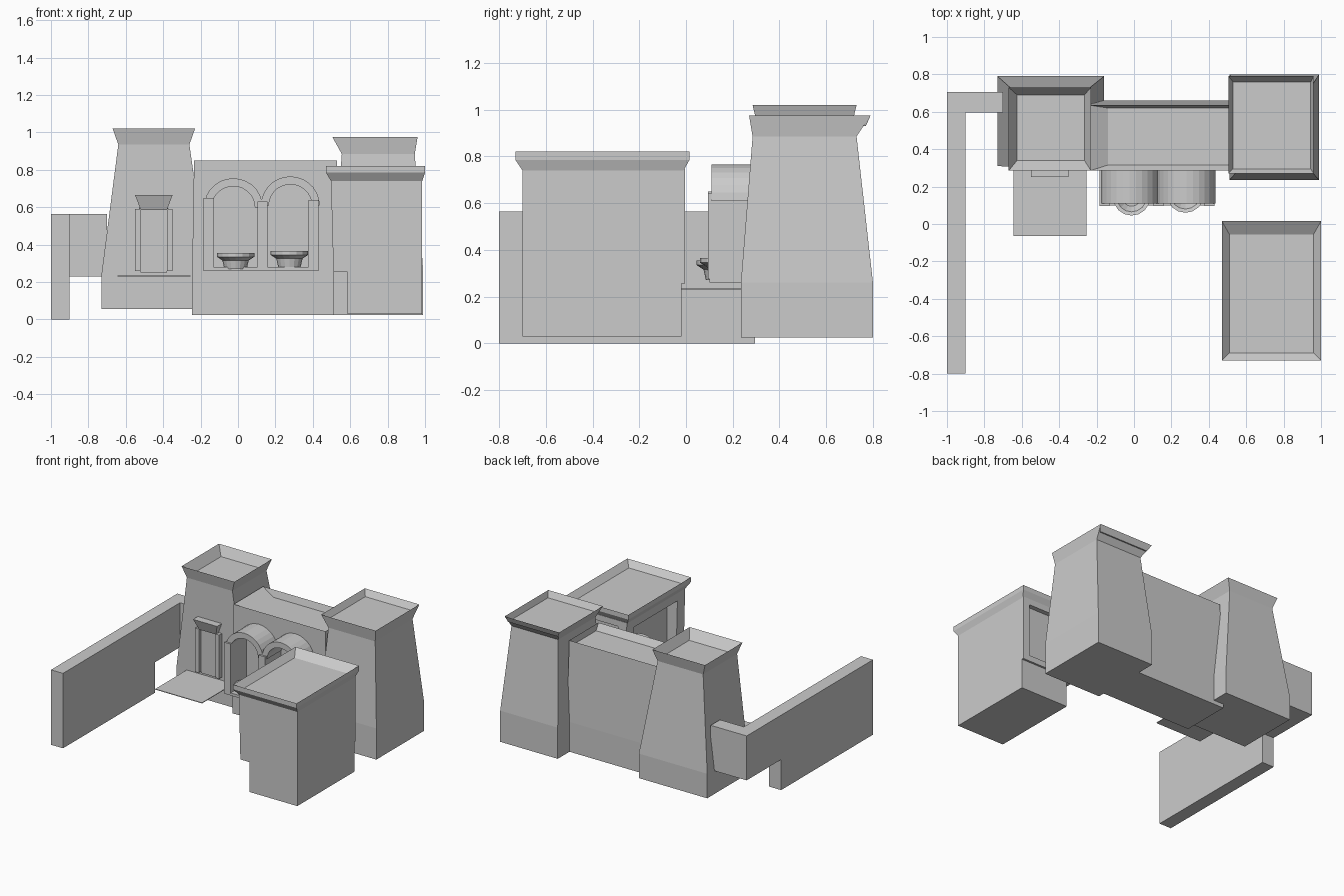
import bpy, bmesh, math

if "Cube" in bpy.data.objects:
    bpy.data.objects.remove(bpy.data.objects["Cube"])


def make(name, verts, faces):
    me = bpy.data.meshes.new(name)
    me.from_pydata(verts, [], faces)
    bm = bmesh.new()
    bm.from_mesh(me)
    bmesh.ops.recalc_face_normals(bm, faces=bm.faces)
    bm.to_mesh(me)
    bm.free()
    ob = bpy.data.objects.new(name, me)
    bpy.context.collection.objects.link(ob)
    return ob


def loft(name, rings):
    """Stack of rectangles (x0, x1, y0, y1, z) skinned and capped."""
    verts, faces = [], [(0, 1, 2, 3)]
    for x0, x1, y0, y1, z in rings:
        verts += [(x0, y0, z), (x1, y0, z), (x1, y1, z), (x0, y1, z)]
    for r in range(len(rings) - 1):
        for i in range(4):
            j = (i + 1) % 4
            faces.append((4*r + i, 4*r + j, 4*r + 4 + j, 4*r + 4 + i))
    n = len(verts)
    faces.append((n - 4, n - 3, n - 2, n - 1))
    return make(name, verts, faces)


def box(name, x0, x1, y0, y1, z0, z1):
    return loft(name, [(x0, x1, y0, y1, z0), (x0, x1, y0, y1, z1)])


def extrude(name, pts, y0, y1):
    """Front profile (x, z) extruded along y."""
    n = len(pts)
    verts = [(x, y, z) for y in (y0, y1) for x, z in pts]
    faces = [tuple(range(n)), tuple(range(n, 2*n))]
    faces += [(i, (i+1) % n, n + (i+1) % n, n + i) for i in range(n)]
    return make(name, verts, faces)


# Battered towers with flared cornice and sunken roof
loft("left_tower", [
    (-.73, -.16, .31, .79, .055), (-.73, -.16, .31, .79, .24),
    (-.64, -.26, .305, .71, .935), (-.67, -.23, .285, .73, 1.02),
    (-.625, -.265, .34, .69, .95)])
loft("right_tower", [
    (.51, .99, .235, .80, .025), (.51, .99, .235, .80, .26),
    (.555, .945, .285, .73, .885), (.505, .96, .27, .79, .975),
    (.53, .945, .295, .77, .93)])

# Central wall with sunken roof
loft("central_wall", [
    (-.245, .53, .285, .66, .025), (-.245, .53, .285, .66, .25),
    (-.235, .53, .285, .635, .85), (-.14, .53, .315, .62, .80)])

# Tower doorway: jambs, flared lintel, sill, landing
for name, x0, x1, s in (("left_door_jamb", -.55, -.52, 1), ("right_door_jamb", -.38, -.35, -1)):
    extrude(name, [(x0, .26), (x1, .26), (x1, .59), (x0, .59)], .275, .40)
make("door_lintel",
     [(-.52, .28, .585), (-.38, .28, .585), (-.35, .25, .665), (-.55, .25, .665),
      (-.55, .40, .585), (-.35, .40, .585), (-.35, .40, .665), (-.55, .40, .665)],
     [(0, 1, 2, 3), (4, 5, 6, 7), (0, 1, 5, 4), (3, 2, 6, 7), (1, 2, 6, 5), (0, 3, 7, 4)])
box("door_panel", -.52, -.38, .30, .33, .25, .59)
box("landing", -.645, -.255, -.065, .31, .23, .235)

# Twin arched canopies, legs, floor and basins
N = 14
for side, cx, spring, by in (("left", -.025, .60, .145), ("right", .28, .61, .16)):
    arc = [math.pi * i / N for i in range(N + 1)]
    prof = [(cx + .157*math.cos(a), spring + .155*math.sin(a)) for a in arc]
    prof += [(cx + .115*math.cos(a), spring + .112*math.sin(a)) for a in reversed(arc)]
    extrude(side + "_arch", prof, .11, .29)
    bx = cx + (.012 if side == "left" else -.005)
    bm = bmesh.new()
    rings = []
    for r, z in ((.06, spring - .33), (.07, spring - .285), (.1, spring - .265),
                 (.1, spring - .245), (.08, spring - .25), (.05, spring - .29)):
        rings.append([bm.verts.new((bx + r*math.cos(2*math.pi*k/16),
                                    by + r*math.sin(2*math.pi*k/16), z)) for k in range(16)])
    for a, b in zip(rings, rings[1:]):
        for k in range(16):
            bm.faces.new((a[k], a[(k+1) % 16], b[(k+1) % 16], b[k]))
    bm.faces.new(rings[0])
    bm.faces.new(rings[-1])
    bmesh.ops.recalc_face_normals(bm, faces=bm.faces)
    me = bpy.data.meshes.new(side + "_basin")
    bm.to_mesh(me)
    bm.free()
    bpy.context.collection.objects.link(bpy.data.objects.new(side + "_basin", me))
for name, x, top in (("left_leg", -.157, .65), ("middle_leg", .132, .63), ("right_leg", .403, .64)):
    box(name, x - .027, x + .027, .095, .29, .275, top)
box("alcove_floor", -.185, .43, .10, .29, .26, .28)

# L-shaped boundary wall with a raised passage at the back
box("boundary_wall", -1, -.9, -.8, .295, 0, .565)
box("boundary_wall_bridge", -1, -.9, .295, .705, .23, .565)
box("boundary_wall_return", -.9, -.70, .595, .705, .23, .565)

# Front booth: narrower base, body with openings, cornice roof
box("booth_base", .585, .985, -.70, -.02, .03, .26)
body = loft("booth_body", [(.51, .985, -.70, -.005, .255), (.497, .985, -.70, -.005, .745)])
for name, dims in (("side_opening_cutter", (.40, .585, -.61, -.09, .30, .68)),
                   ("back_opening_cutter", (.57, .93, -.04, .1, .30, .70))):
    cut = box(name, *dims)
    cut.hide_render = True
    cut.hide_viewport = True
    cut.display_type = 'WIRE'
    mod = body.modifiers.new(name, 'BOOLEAN')
    mod.operation = 'DIFFERENCE'
    mod.solver = 'EXACT'
    mod.object = cut
loft("booth_roof", [
    (.497, .985, -.70, -.01, .74), (.47, 1.0, -.73, .015, .785),
    (.47, 1.0, -.73, .015, .82), (.51, .96, -.69, -.055, .775)])
